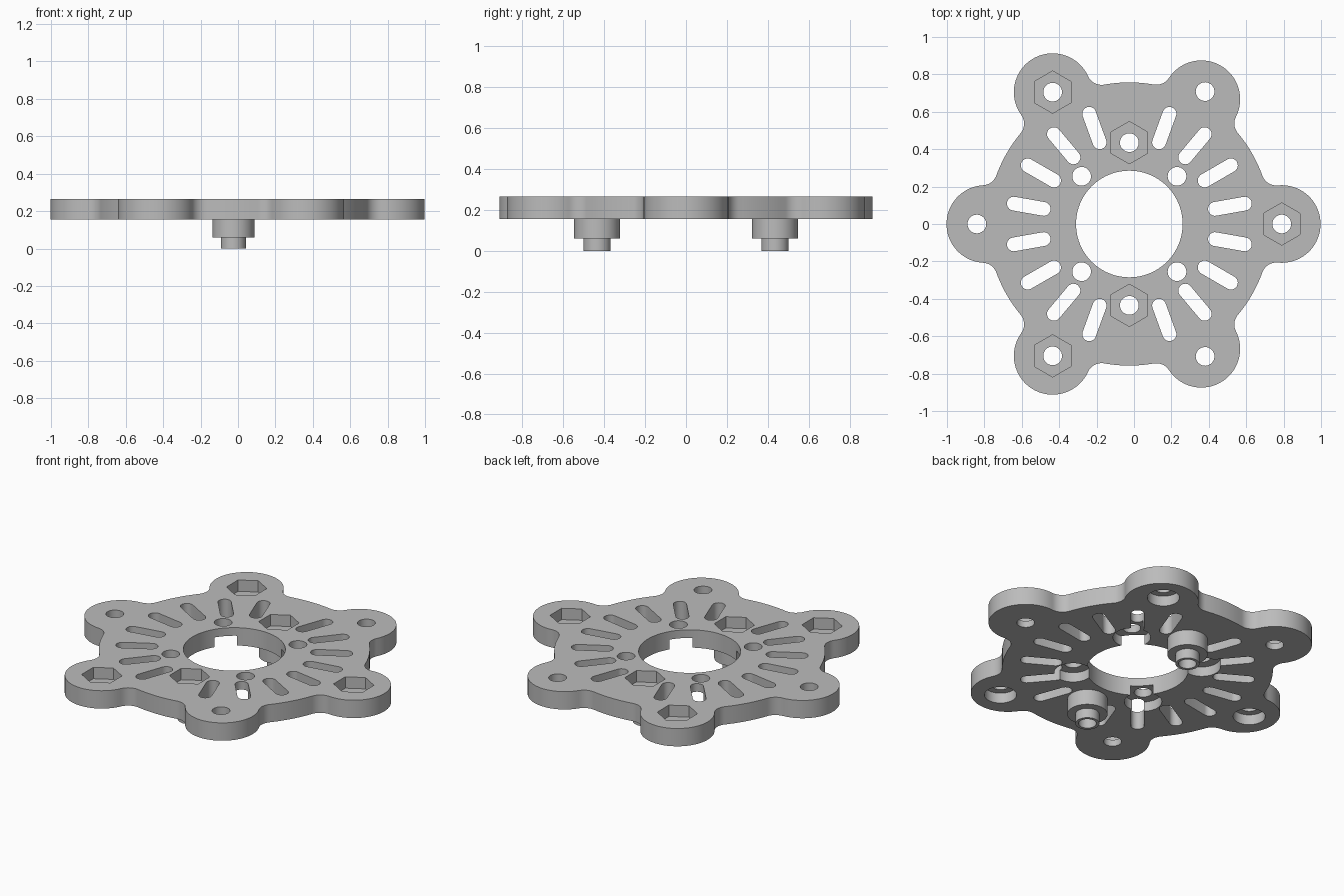
import bpy, bmesh, math
from mathutils import Vector

if "Cube" in bpy.data.objects:
    bpy.data.objects.remove(bpy.data.objects["Cube"])

CX = -0.025                     # centre of the radial pattern
BOT, TOP = 0.155, 0.265         # plate faces
C = Vector((CX, 0))

grey = bpy.data.materials.new("plain_grey")
grey.diffuse_color = (0.5, 0.5, 0.5, 1)
grey.use_nodes = True
grey.node_tree.nodes["Principled BSDF"].inputs["Base Color"].default_value = grey.diffuse_color


def polar(c, r, a):
    return Vector((c[0] + r * math.cos(a), c[1] + r * math.sin(a)))


def heading(a, b):
    return math.atan2(b[1] - a[1], b[0] - a[0])


def arc(c, r, a0, a1, ccw=True, n=12):
    """Points along an arc, without its end point."""
    span = (a1 - a0) % math.tau if ccw else -((a0 - a1) % math.tau)
    return [polar(c, r, a0 + span * i / n) for i in range(n)]


def circle(c, r, n=48):
    return [polar(c, r, math.tau * i / n) for i in range(n)]


def prisms(name, shapes):
    """One object made of upright prisms: (outline, z0, z1)."""
    bm = bmesh.new()
    for pts, z0, z1 in shapes:
        low = [bm.verts.new((p[0], p[1], z0)) for p in pts]
        high = [bm.verts.new((p[0], p[1], z1)) for p in pts]
        bm.faces.new(low[::-1])
        bm.faces.new(high)
        for i in range(len(pts)):
            j = (i + 1) % len(pts)
            bm.faces.new((low[i], low[j], high[j], high[i]))
    bmesh.ops.recalc_face_normals(bm, faces=bm.faces)
    me = bpy.data.meshes.new(name)
    bm.to_mesh(me)
    bm.free()
    me.materials.append(grey)
    ob = bpy.data.objects.new(name, me)
    bpy.context.collection.objects.link(ob)
    return ob


# plate outline: disc with six rounded lobes blended by fillets
R, F = 0.757, 0.08
nut_lobes = [(0.79, 0), (-0.435, 0.705), (-0.435, -0.705)]
screw_lobes = [(0.36, 0.667), (-0.795, 0), (0.36, -0.667)]
lobes = sorted([(Vector(p), 0.2075) for p in nut_lobes + screw_lobes],
               key=lambda l: heading(C, l[0]) % math.tau)
spans = []
for L, r in lobes:
    d, t = (L - C).length, heading(C, L)
    al = math.acos(((R + F) ** 2 + d * d - (r + F) ** 2) / (2 * (R + F) * d))
    spans.append((L, r, t, al))
outline = []
for i, (L, r, t, al) in enumerate(spans):
    f0, f1 = polar(C, R + F, t - al), polar(C, R + F, t + al)
    outline += arc(f0, F, heading(f0, C), heading(f0, L), False, 10)
    outline += arc(L, r, heading(L, f0), heading(L, f1), True, 36)
    outline += arc(f1, F, heading(f1, L), heading(f1, C), False, 10)
    nt, na = spans[(i + 1) % 6][2:]
    outline += arc(C, R, t + al, nt - na, True, 10)
plate = prisms("mounting_plate", [(outline, BOT, TOP)])

# stepped bosses under the plate
boss_at = [(CX, 0.435), (CX, -0.435)]
boss_collars = prisms("boss_collars", [(circle(p, 0.1125), 0.06, BOT + 0.02) for p in boss_at])
boss_tips = prisms("boss_tips", [(circle(p, 0.067), 0, BOT) for p in boss_at])

# cutters: bores, radial slots, hex nut pockets, counterbores below
screw_holes = [(0.38, 0.708), (-0.84, 0), (0.38, -0.708)]
inner_holes = [(CX + sx * 0.255, sy * 0.255) for sx in (-1, 1) for sy in (-1, 1)]
bores = [(circle(p, 0.05, 32), -0.1, 0.4)
         for p in nut_lobes + screw_holes + inner_holes + boss_at]
bores.append((circle(C, 0.285, 96), -0.1, 0.4))
bore_cutter = prisms("bore_cutter", bores)

slots = []
for k in range(18):
    a = math.radians(10 + 20 * k)
    if abs(math.cos(a)) < 0.01:      # no slot over the bosses
        continue
    slots.append((arc(polar(C, 0.627, a), 0.037, a - math.pi / 2, a + math.pi / 2)
                  + [polar(polar(C, 0.627, a), 0.037, a + math.pi / 2)]
                  + arc(polar(C, 0.465, a), 0.037, a + math.pi / 2, a + 1.5 * math.pi)
                  + [polar(polar(C, 0.465, a), 0.037, a - math.pi / 2)], 0.1, 0.4))
slot_cutter = prisms("slot_cutter", slots)

hexes = [([polar(p, 0.113, math.pi / 6 + i * math.pi / 3) for i in range(6)], TOP - 0.07, 0.4)
         for p in nut_lobes + boss_at]
hex_cutter = prisms("hex_pocket_cutter", hexes)

counterbores = [(circle(p, 0.09), 0.1, BOT + 0.063) for p in screw_holes]
counterbores += [(circle(p, 0.105), 0.1, BOT + 0.06) for p in inner_holes]
counterbore_cutter = prisms("counterbore_cutter", counterbores)

helpers = [(boss_collars, 'UNION'), (boss_tips, 'UNION'), (bore_cutter, 'DIFFERENCE'),
           (slot_cutter, 'DIFFERENCE'), (hex_cutter, 'DIFFERENCE'),
           (counterbore_cutter, 'DIFFERENCE')]
for ob, op in helpers:
    ob.hide_render = True
    m = plate.modifiers.new(ob.name, 'BOOLEAN')
    m.operation, m.object, m.solver = op, ob, 'EXACT'

# bake the booleans and drop the helpers
dg = bpy.context.evaluated_depsgraph_get()
baked = bpy.data.meshes.new_from_object(plate.evaluated_get(dg))
plate.modifiers.clear()
plate.data = baked
for ob, _ in helpers:
    bpy.data.objects.remove(ob)
baked.materials.clear()
baked.materials.append(grey)
for p in baked.polygons:
    p.material_index = 0

bpy.context.view_layer.objects.active = plate
plate.select_set(True)
bpy.ops.object.shade_smooth_by_angle(angle=math.radians(30))
